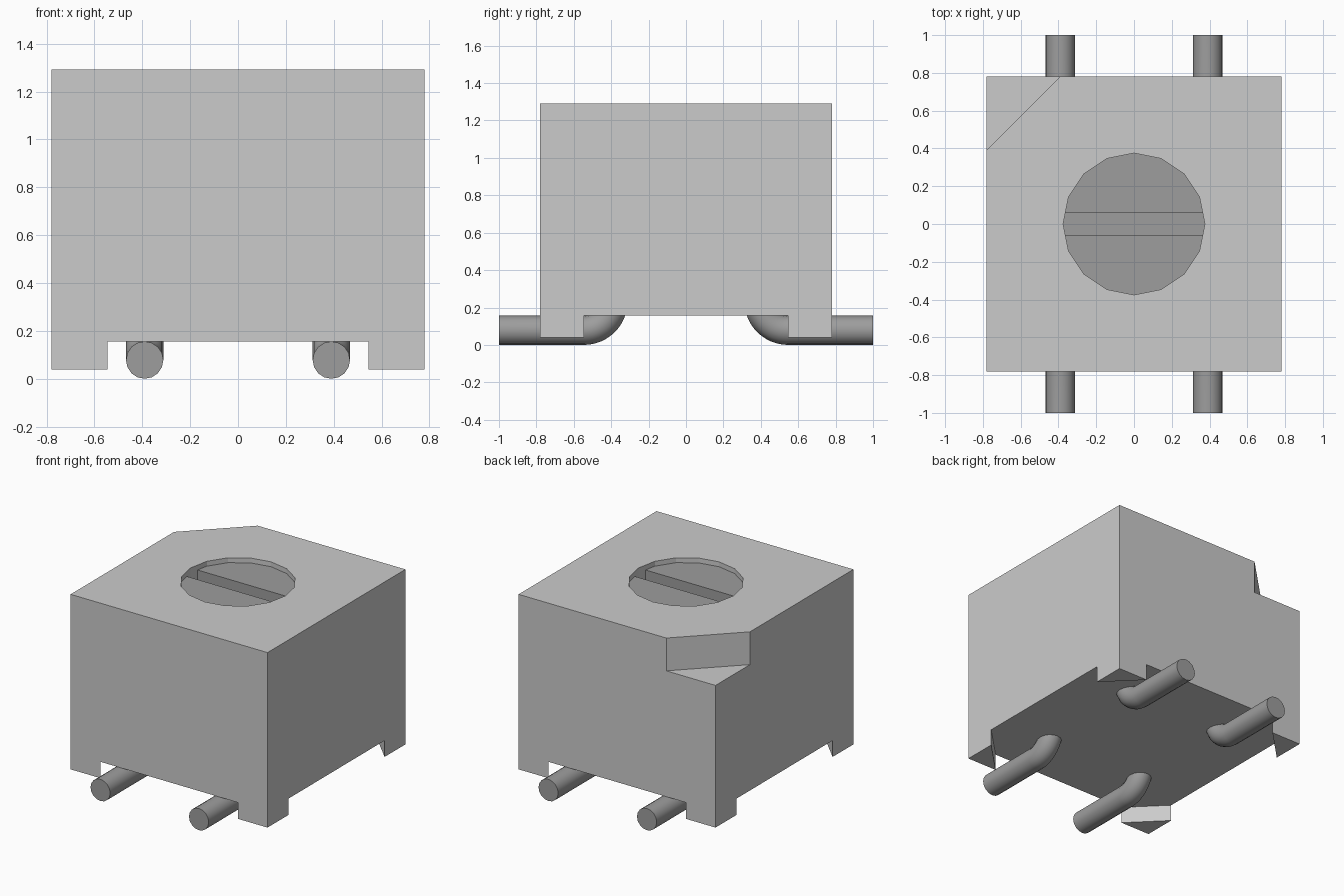
import bpy, bmesh, math

if "Cube" in bpy.data.objects:
    bpy.data.objects.remove(bpy.data.objects["Cube"])

H = 0.78        # half width of the housing
Z0, Z1 = 0.156, 1.292
C = 0.39        # pin spacing and corner notch size
R = 0.078       # pin radius
HOLE, RECESS, SLOT = 0.375, 0.035, 0.06


def material(name, v):
    m = bpy.data.materials.new(name)
    m.diffuse_color = (v, v, v, 1)
    m.use_nodes = True
    m.node_tree.nodes["Principled BSDF"].inputs["Base Color"].default_value = m.diffuse_color
    return m


light_grey = material("light grey plastic", 0.60)
mid_grey = material("mid grey metal", 0.34)


def prism(name, outline, z0, z1, mat):
    """Closed vertical prism from an xy outline."""
    bm = bmesh.new()
    face = bm.faces.new([bm.verts.new((x, y, z0)) for x, y in outline])
    ext = bmesh.ops.extrude_face_region(bm, geom=[face])
    for v in ext["geom"]:
        if isinstance(v, bmesh.types.BMVert):
            v.co.z = z1
    bmesh.ops.recalc_face_normals(bm, faces=bm.faces)
    me = bpy.data.meshes.new(name)
    bm.to_mesh(me)
    bm.free()
    me.materials.append(mat)
    ob = bpy.data.objects.new(name, me)
    bpy.context.collection.objects.link(ob)
    return ob


def activate(ob):
    bpy.ops.object.select_all(action='DESELECT')
    ob.select_set(True)
    bpy.context.view_layer.objects.active = ob


def cut(ob, cutter):
    mod = ob.modifiers.new("cut", 'BOOLEAN')
    mod.operation = 'DIFFERENCE'
    mod.solver = 'EXACT'
    mod.object = cutter
    activate(ob)
    bpy.ops.object.modifier_apply(modifier=mod.name)
    bpy.data.objects.remove(cutter)


def circle(r, n=16):
    return [(r * math.cos(2 * math.pi * i / n), r * math.sin(2 * math.pi * i / n))
            for i in range(n)]


# Housing with a bevelled index corner and a round well in the top
housing = prism("housing", [(-H, -H), (H, -H), (H, H), (-H, H)], Z0, Z1, light_grey)
e = 0.1
cut(housing, prism("notch_cutter", [(-H - e, H - C - e), (-H + C + e, H + e), (-H - e, H + e)],
                   Z1 - 0.235, Z1 + e, light_grey))
cut(housing, prism("well_cutter", circle(HOLE), Z1 - 0.14, Z1 + e, light_grey))

# Rotor with a screwdriver slot
rotor = prism("rotor", circle(HOLE), Z1 - 0.16, Z1 - RECESS, mid_grey)
cut(rotor, prism("slot_cutter", [(-0.5, -SLOT), (0.5, -SLOT), (0.5, SLOT), (-0.5, SLOT)],
                 Z1 - RECESS - 0.085, Z1 + e, mid_grey))

# Triangular feet and bent pins, one per corner
F = 0.235
BEND = 0.156
for sx, side in ((-1, "left"), (1, "right")):
    for sy, end in ((-1, "front"), (1, "back")):
        prism(f"foot_{end}_{side}",
              [(sx * H, sy * H), (sx * (H - F), sy * H), (sx * H, sy * (H - F))],
              0.039, Z0, light_grey)

        path = [(1.0, R)]
        for i in range(13):
            a = math.pi / 2 * i / 12
            path.append((C + BEND - BEND * math.sin(a), R + BEND - BEND * math.cos(a)))
        path.append((C, 0.3))
        cu = bpy.data.curves.new(f"pin_{end}_{side}", 'CURVE')
        cu.dimensions = '3D'
        cu.bevel_depth = R
        cu.bevel_resolution = 6
        cu.use_fill_caps = True
        sp = cu.splines.new('POLY')
        sp.points.add(len(path) - 1)
        for p, (y, z) in zip(sp.points, path):
            p.co = (sx * C, sy * y, z, 1)
        cu.materials.append(mid_grey)
        pin = bpy.data.objects.new(cu.name, cu)
        bpy.context.collection.objects.link(pin)
        activate(pin)
        bpy.ops.object.convert(target='MESH')
        bpy.ops.object.shade_smooth_by_angle(angle=math.radians(35))
